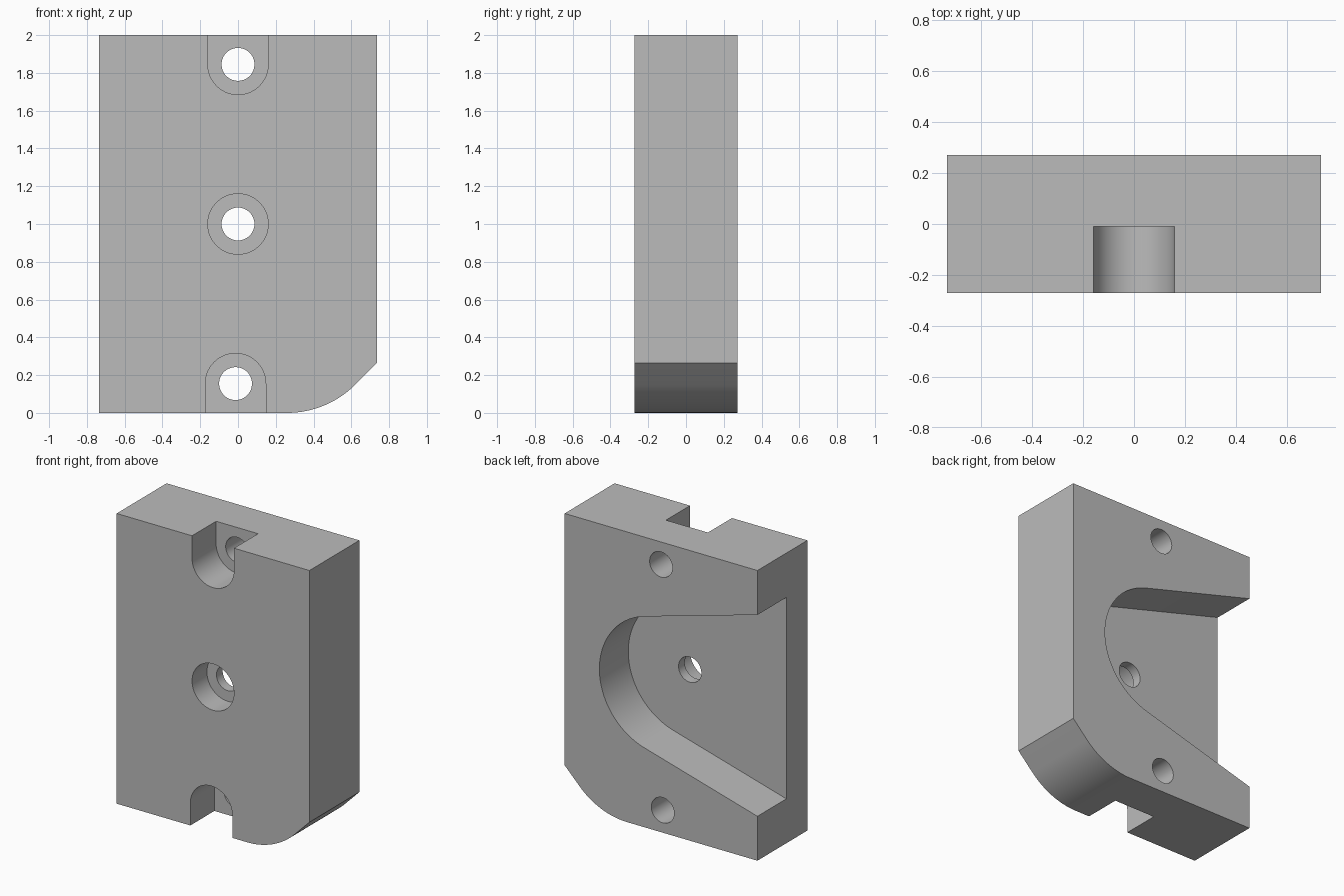
import bpy, bmesh
from math import sin, cos, pi, radians, atan

if "Cube" in bpy.data.objects:
    bpy.data.objects.remove(bpy.data.objects["Cube"], do_unlink=True)

W, D, H = 0.735, 0.272, 2.0      # half width, half depth, height
OVER = 0.1                       # how far cutters reach past the block

grey = bpy.data.materials.new("plain_grey")
grey.use_nodes = True
colour = (0.5, 0.5, 0.5, 1)
grey.diffuse_color = colour
grey.node_tree.nodes["Principled BSDF"].inputs["Base Color"].default_value = colour


def arc(cx, cz, r, start, end, steps):
    """Points on an arc in the x-z plane, angles in radians."""
    angles = [start + (end - start) * i / steps for i in range(steps + 1)]
    return [(cx + r * cos(a), cz + r * sin(a)) for a in angles]


def prism(name, outline, y0, y1):
    """Extrude an x-z outline along y."""
    bm = bmesh.new()
    face = bm.faces.new([bm.verts.new((x, y0, z)) for x, z in outline])
    out = bmesh.ops.extrude_face_region(bm, geom=[face])
    verts = [v for v in out["geom"] if isinstance(v, bmesh.types.BMVert)]
    bmesh.ops.translate(bm, verts=verts, vec=(0, y1 - y0, 0))
    bmesh.ops.recalc_face_normals(bm, faces=bm.faces)
    mesh = bpy.data.meshes.new(name)
    bm.to_mesh(mesh)
    bm.free()
    mesh.materials.append(grey)
    ob = bpy.data.objects.new(name, mesh)
    bpy.context.collection.objects.link(ob)
    return ob


def disc(cx, cz, r):
    return arc(cx, cz, r, 0, 2 * pi, 64)[:-1]


# Block with one rounded, chamfered lower corner
R = 0.51
corner = arc(0.26, R, R, -pi / 2, -pi / 4, 16)
block = prism("mounting_block", [(-W, 0)] + corner + [(W, 0.265), (W, H), (-W, H)], -D, D)

# Flaring pocket in the back, open at the side
flare, r = atan(0.28), 0.47
reach = W + OVER
half = r / cos(flare) + reach * 0.28
pocket = [(-reach, 1 - half)] + arc(0, 1, r, flare - pi / 2, pi / 2 - flare, 48) + [(-reach, 1 + half)]
cutters = [prism("pocket_cutter", pocket, -0.043, D + OVER)]

# Screw holes, with a round recess in the middle and open slots at the ends
top, middle, bottom = (0, 1.845), (0, 1.0), (-0.013, 0.155)
for x, z in (top, middle, bottom):
    cutters.append(prism("hole_cutter", disc(x, z, 0.087), -D - OVER, D + OVER))
rad = 0.16
cutters.append(prism("recess_cutter", disc(*middle, rad), -D - OVER, -0.11))
for (x, z), start, edge in ((top, -pi, H + OVER), (bottom, 0, -OVER)):
    bow = arc(x, z, rad, start, start + pi, 32)
    slot = bow + [(bow[-1][0], edge), (bow[0][0], edge)]
    cutters.append(prism("slot_cutter", slot, -D - OVER, -0.01))

for c in cutters:
    mod = block.modifiers.new(c.name, 'BOOLEAN')
    mod.operation, mod.solver, mod.object = 'DIFFERENCE', 'EXACT', c

# Bake the cuts and drop the cutters
bpy.context.view_layer.update()
solid = bpy.data.meshes.new_from_object(block.evaluated_get(bpy.context.evaluated_depsgraph_get()))
block.modifiers.clear()
block.data = solid
for c in cutters:
    bpy.data.objects.remove(c, do_unlink=True)

bpy.ops.object.select_all(action='DESELECT')
block.select_set(True)
bpy.context.view_layer.objects.active = block
bpy.ops.object.shade_smooth_by_angle(angle=radians(30))
